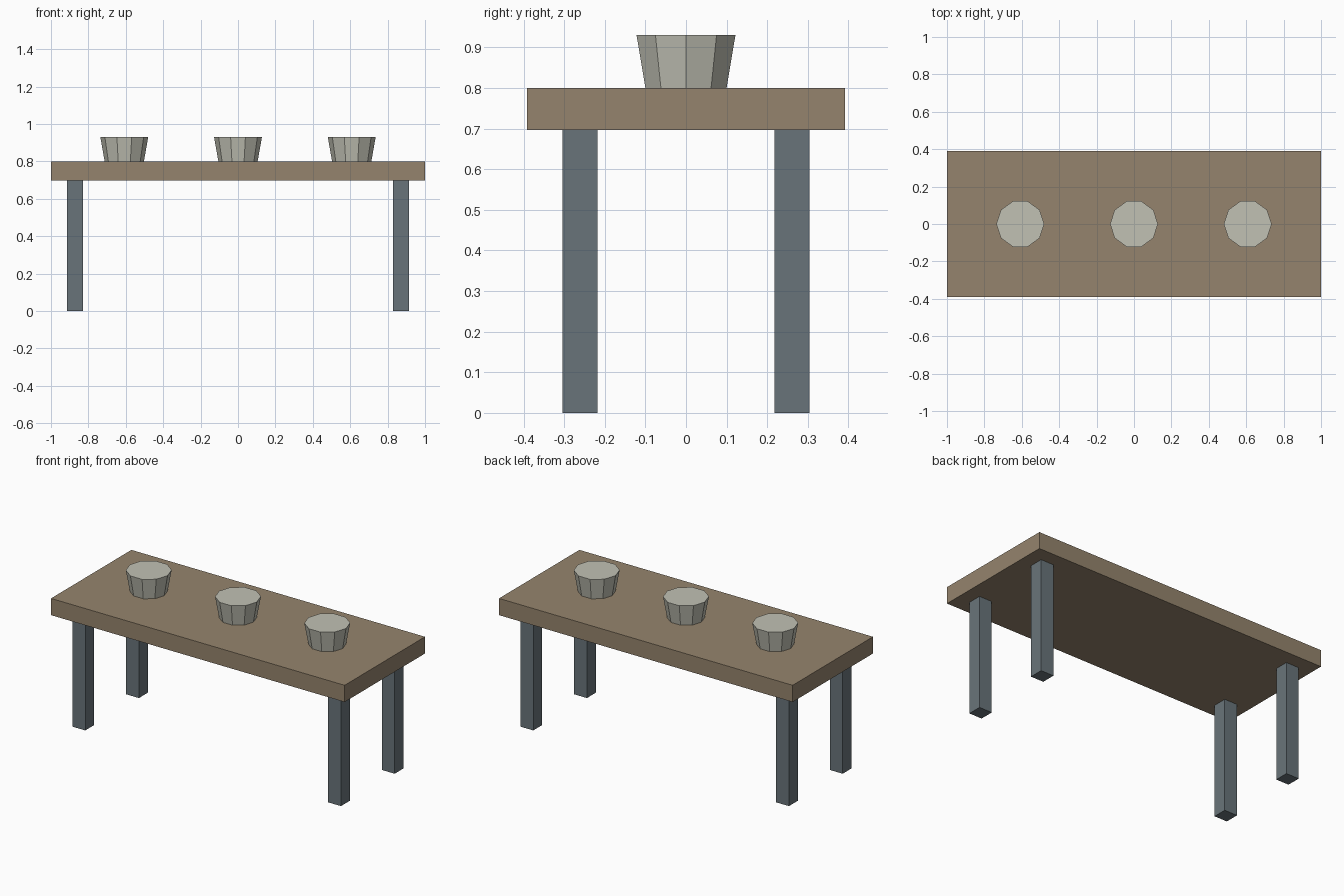
import bpy
import math

default_cube = bpy.data.objects.get("Cube")
if default_cube:
    bpy.data.objects.remove(default_cube, do_unlink=True)


def make_material(name, srgb):
    """Flat material from 0-255 sRGB values, stored as linear."""
    linear = [((c / 255 + 0.055) / 1.055) ** 2.4 for c in srgb]
    color = (*linear, 1.0)
    mat = bpy.data.materials.new(name)
    mat.use_nodes = True
    mat.diffuse_color = color
    shader = next(n for n in mat.node_tree.nodes if n.type == "BSDF_PRINCIPLED")
    shader.inputs["Base Color"].default_value = color
    shader.inputs["Roughness"].default_value = 0.9
    return mat


wood = make_material("brown wood", (149, 132, 109))
steel = make_material("slate grey", (105, 116, 122))
stone = make_material("pale stone", (193, 193, 180))


def finish(name, mat):
    obj = bpy.context.object
    obj.name = obj.data.name = name
    obj.data.materials.append(mat)
    return obj


def box(name, center, size, mat):
    bpy.ops.mesh.primitive_cube_add(size=1, location=center)
    obj = finish(name, mat)
    obj.scale = size
    bpy.ops.object.transform_apply(location=False, rotation=False, scale=True)


TOP_Z, UNDER_Z, CUP_Z = 0.8, 0.697, 0.93

# Table top
box("table_top", (0, 0, (TOP_Z + UNDER_Z) / 2), (2, 0.782, TOP_Z - UNDER_Z), wood)

# Four square legs
for side, sx in (("right", -1), ("left", 1)):
    for end, sy in (("front", -1), ("back", 1)):
        box(f"{end}_{side}_leg", (sx * 0.871, sy * 0.261, UNDER_Z / 2),
            (0.087, 0.086, UNDER_Z), steel)

# Three flared ten-sided cups with flat lids
for name, x in (("right_cup", -0.608), ("middle_cup", 0), ("left_cup", 0.608)):
    bpy.ops.mesh.primitive_cone_add(
        vertices=10, radius1=0.105, radius2=0.128, depth=CUP_Z - TOP_Z,
        location=(x, 0, (CUP_Z + TOP_Z) / 2), rotation=(0, 0, math.pi / 2))
    finish(name, stone)
